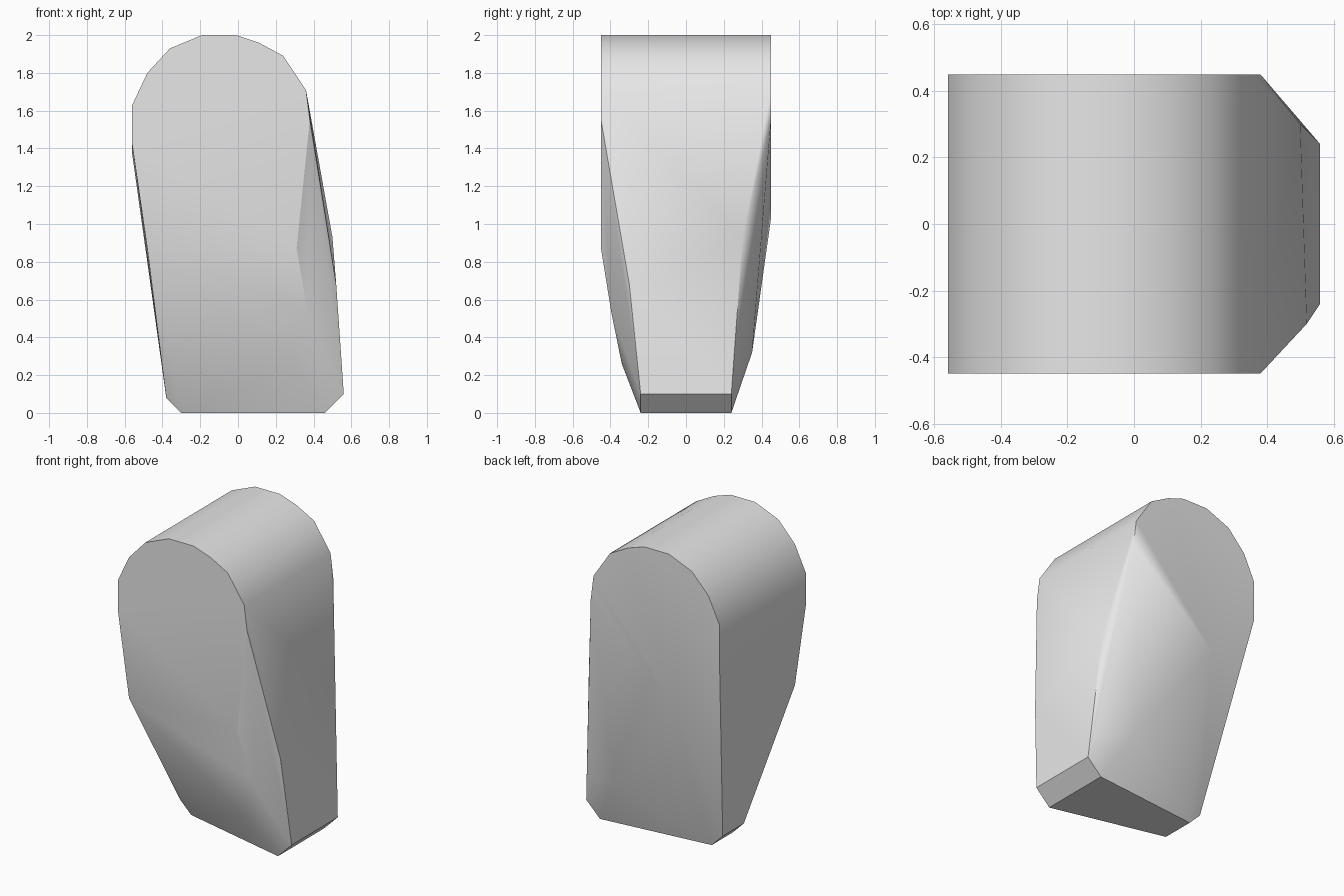
import bpy, bmesh, math

if "Cube" in bpy.data.objects:
    bpy.data.objects.remove(bpy.data.objects["Cube"], do_unlink=True)

HALF = 0.45

# Rounded top profile (x, z), extruded across the full depth
arch = [(0.38, 1.55), (0.36, 1.71), (0.24, 1.89), (0.11, 1.96), (-0.01, 2.0),
        (-0.19, 2.0), (-0.36, 1.93), (-0.48, 1.8), (-0.56, 1.63), (-0.56, 1.42)]
points = [(x, y, z) for x, z in arch for y in (-HALF, HALF)]

# Wide toe with its chamfer, on the +x side
for y in (-0.24, 0.24):
    points += [(0.56, y, 0.1), (0.46, y, 0)]

# Narrow heel with its chamfer, on the -x side
for y in (-0.06, 0.16):
    points += [(-0.38, y, 0.08), (-0.3, y, 0)]

# Front taper corners
points += [(-0.48, -HALF, 0.87), (0.31, -HALF, 0.87), (0.37, -0.395, 0.53),
           (0.3, -0.34, 0.26), (0.52, -0.3, 0.68)]

# Back taper corners
points += [(-0.23, HALF, 1.03), (-0.56, HALF, 1.37), (0.285, 0.35, 0.32),
           (0.5, 0.3, 0.93), (0.53, 0.27, 0.28)]

# Faceted block wrapped around the corners
bm = bmesh.new()
for p in points:
    bm.verts.new(p)
hull = bmesh.ops.convex_hull(bm, input=bm.verts[:])
loose = [v for v in bm.verts if not v.link_faces]
bmesh.ops.delete(bm, geom=loose, context='VERTS')
bmesh.ops.dissolve_limit(bm, angle_limit=math.radians(0.5),
                         verts=bm.verts[:], edges=bm.edges[:])
bmesh.ops.recalc_face_normals(bm, faces=bm.faces[:])
mesh = bpy.data.meshes.new("tapered_block")
bm.to_mesh(mesh)
bm.free()

block = bpy.data.objects.new("tapered_block", mesh)
bpy.context.collection.objects.link(block)

# Plain grey
grey = bpy.data.materials.new("light_grey")
grey.use_nodes = True
color = (0.8, 0.8, 0.8, 1)
grey.diffuse_color = color
grey.node_tree.nodes["Principled BSDF"].inputs["Base Color"].default_value = color
mesh.materials.append(grey)

# Smooth shading with the strong edges kept sharp
bpy.ops.object.select_all(action='DESELECT')
block.select_set(True)
bpy.context.view_layer.objects.active = block
bpy.ops.object.shade_smooth_by_angle(angle=math.radians(30))
